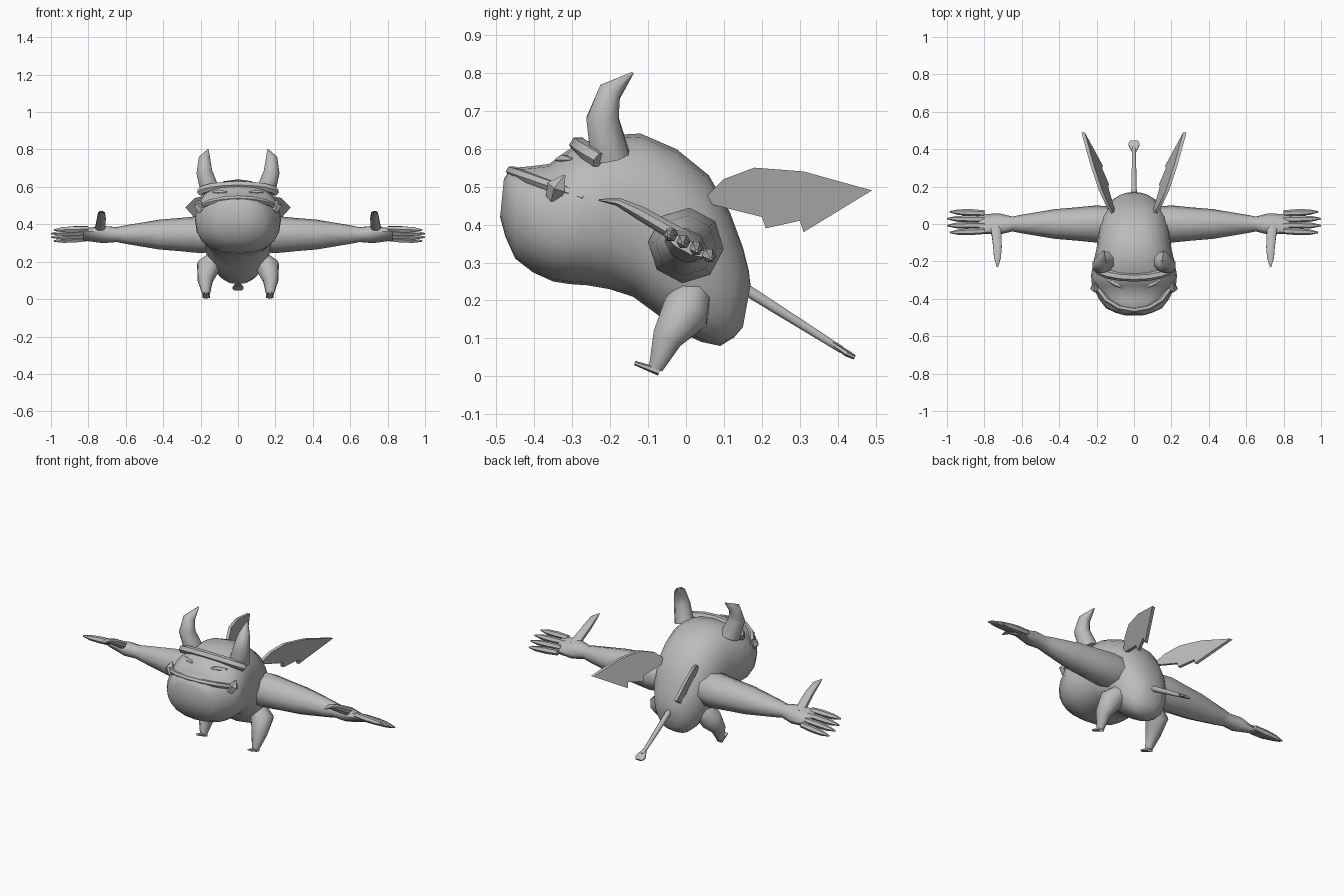
import bpy, bmesh, math
from mathutils import Vector

if "Cube" in bpy.data.objects:
    bpy.data.objects.remove(bpy.data.objects["Cube"])

colour = (0.5, 0.5, 0.5, 1)
grey = bpy.data.materials.new("stone grey")
grey.use_nodes = True
grey.diffuse_color = colour
grey.node_tree.nodes["Principled BSDF"].inputs["Base Color"].default_value = colour

ACROSS, UP, BACK = Vector((1, 0, 0)), Vector((0, 0, 1)), Vector((0, 1, 0))
PALM = Vector((0, .88, -.47))  # direction in which the fingers fan out


def finish(name, bm, sharp_angle):
    """Turn the mesh into a named object with smooth shading and sharp edges."""
    bmesh.ops.recalc_face_normals(bm, faces=bm.faces)
    mesh = bpy.data.meshes.new(name)
    bm.to_mesh(mesh)
    bm.free()
    mesh.materials.append(grey)
    mesh.shade_smooth()
    mesh.set_sharp_from_angle(angle=math.radians(sharp_angle))
    bpy.context.collection.objects.link(bpy.data.objects.new(name, mesh))


def skin(name, rings, sharp_angle=50):
    """Join rings of points with quads and cap both ends."""
    bm = bmesh.new()
    rows = [[bm.verts.new(point) for point in ring] for ring in rings]
    for row, following in zip(rows, rows[1:]):
        for i in range(len(row)):
            bm.faces.new((row[i - 1], row[i], following[i], following[i - 1]))
    bm.faces.new(rows[0])
    bm.faces.new(rows[-1])
    finish(name, bm, sharp_angle)


def sweep(name, points, radii, wide, flats=None, sides=8, mirror=1, sharp_angle=50):
    """Sweep an ellipse along points; flats scales its thickness against its width."""
    points = [Vector(point) for point in points]
    flats = flats or [1] * len(points)
    rings = []
    for k, (centre, radius, flat) in enumerate(zip(points, radii, flats)):
        ahead = points[min(k + 1, len(points) - 1)]
        tangent = (ahead - points[max(k - 1, 0)]).normalized()
        width = (wide - tangent * wide.dot(tangent)).normalized() * radius
        depth = tangent.cross(width) * flat
        ring = []
        for i in range(sides):
            angle = math.tau * (i + .5) / sides
            point = centre + width * math.cos(angle) + depth * math.sin(angle)
            point.x *= mirror
            ring.append(point)
        rings.append(ring)
    skin(name, rings, sharp_angle)


def arch(name, half_width, ends, bulge, radius):
    """A rounded ridge running across the face from side to side."""
    points = []
    for step in range(-4, 5):
        angle = step * math.pi / 8
        points.append(ACROSS * half_width * math.sin(angle)
                      + Vector((0, *ends)) + Vector((0, *bulge)) * math.cos(angle))
    sweep(name, points, [radius] * len(points), UP, sides=6)


def smooth_between(before, start, end, after, t):
    """Curve through the section values from start to end."""
    return [b + t * ((c - a) + t * ((2 * a - 5 * b + 4 * c - d) + t * (3 * (b - c) + d - a))) / 2
            for a, b, c, d in zip(before, start, end, after)]


# Head and body: each section is top y, top z, bottom y, bottom z, half width
sections = [
    (-.48, .52, -.49, .42, .06), (-.45, .55, -.45, .31, .15),
    (-.36, .56, -.35, .25, .21), (-.29, .61, -.26, .24, .23),
    (-.12, .64, -.14, .21, .2), (.06, .53, -.02, .12, .18),
    (.15, .34, .09, .08, .12), (.17, .24, .15, .13, .05),
]
fine_sections = []
for k in range(len(sections) - 1):
    before, after = sections[max(k - 1, 0)], sections[min(k + 2, len(sections) - 1)]
    for t in (0, .5):
        fine_sections.append(smooth_between(before, sections[k], sections[k + 1], after, t))
fine_sections.append(sections[-1])


def squarish(value):
    return math.copysign(abs(value) ** .87, value)


body_rings = []
for top_y, top_z, bottom_y, bottom_z, half_width in fine_sections:
    top, bottom = Vector((0, top_y, top_z)), Vector((0, bottom_y, bottom_z))
    ring = []
    for i in range(20):
        angle = math.tau * i / 20
        ring.append((top + bottom) / 2 + (top - bottom) / 2 * squarish(math.cos(angle))
                    + ACROSS * half_width * squarish(math.sin(angle)))
    body_rings.append(ring)
skin("body", body_rings)

# Lower lip and brow ridge
arch("lower_lip", .21, (-.27, .47), (-.19, .07), .015)
arch("brow", .2, (-.23, .57), (-.055, .04), .023)

for side, mirror in (("left", 1), ("right", -1)):
    # Horn, tusk and narrow eye
    sweep(side + "_horn", [(.15, -.2, .58), (.18, -.22, .68), (.18, -.2, .75), (.16, -.14, .8)],
          (.055, .046, .033, .003), BACK, mirror=mirror)
    sweep(side + "_tusk", [(.19, -.35, .47), (.21, -.34, .5), (.21, -.32, .53)],
          (.02, .027, .003), BACK, sides=5, mirror=mirror, sharp_angle=30)
    sweep(side + "_eye", [(.06, -.34, .57), (.1, -.32, .57), (.14, -.3, .57)],
          (.006, .016, .006), UP, sides=6, mirror=mirror)

    # Arm, flattening into the palm past the wrist
    stations = (.1, .2, .3, .42, .6, .65, .72, .83)
    sweep(side + "_arm", [(x, 0, .345) for x in stations],
          (.09, .1, .09, .08, .05, .04, .06, .06), PALM,
          flats=[min(1, (.9 - x) * 4) for x in stations], mirror=mirror)

    # Four fingers fanned across the palm
    for finger in range(4):
        spread = finger - 1.5
        base = Vector((.8, .01, .35)) + PALM * spread * .036
        tip = Vector((1 - .015 * (abs(spread) - .5), .01, .34)) + PALM * spread * .042
        sweep(f"{side}_finger_{finger + 1}",
              [base, base.lerp(tip, .4), base.lerp(tip, .75), tip],
              (.016, .019, .015, .004), PALM, sides=6, mirror=mirror)

    # Thumb pointing forward
    sweep(side + "_thumb", [(.74, 0, .36), (.73, -.12, .43), (.73, -.18, .46), (.73, -.23, .465)],
          (.03, .025, .02, .004), ACROSS, flats=(.8, .8, .6, .6), mirror=mirror)

    # Leg and foot
    sweep(side + "_leg", [(.11, .02, .22), (.16, 0, .17), (.175, -.05, .1), (.17, -.08, .02)],
          (.05, .066, .043, .02), BACK, mirror=mirror)
    sweep(side + "_foot", [(.17, -.07, .012), (.17, -.135, .035)],
          (.022, .014), ACROSS, flats=(.5, .4), sides=6, mirror=mirror)

    # Wing: jagged outline leaning outward, thickened
    outline = [(.04, .46), (.1, .52), (.18, .55), (.31, .54), (.49, .49),
               (.31, .38), (.3, .41), (.21, .39), (.2, .42)]
    bm = bmesh.new()
    rim = [bm.verts.new((mirror * (.36 * y + .3 * z - .06), y, z)) for y, z in outline]
    wing_face = bm.faces.new(rim)
    extruded = bmesh.ops.extrude_face_region(bm, geom=[wing_face])["geom"]
    moved = [part for part in extruded if isinstance(part, bmesh.types.BMVert)]
    bmesh.ops.translate(bm, verts=moved, vec=ACROSS * mirror * .018)
    finish(side + "_wing", bm, 30)

# Tail with a flat, flared tip
sweep("tail", [(0, .14, .24), (0, .41, .07)], (.017, .01), ACROSS)
sweep("tail_tip", [(0, .38, .09), (0, .425, .06), (0, .445, .05)],
      (.01, .035, .024), ACROSS, flats=(.6, .25, .25), sides=6, sharp_angle=30)
